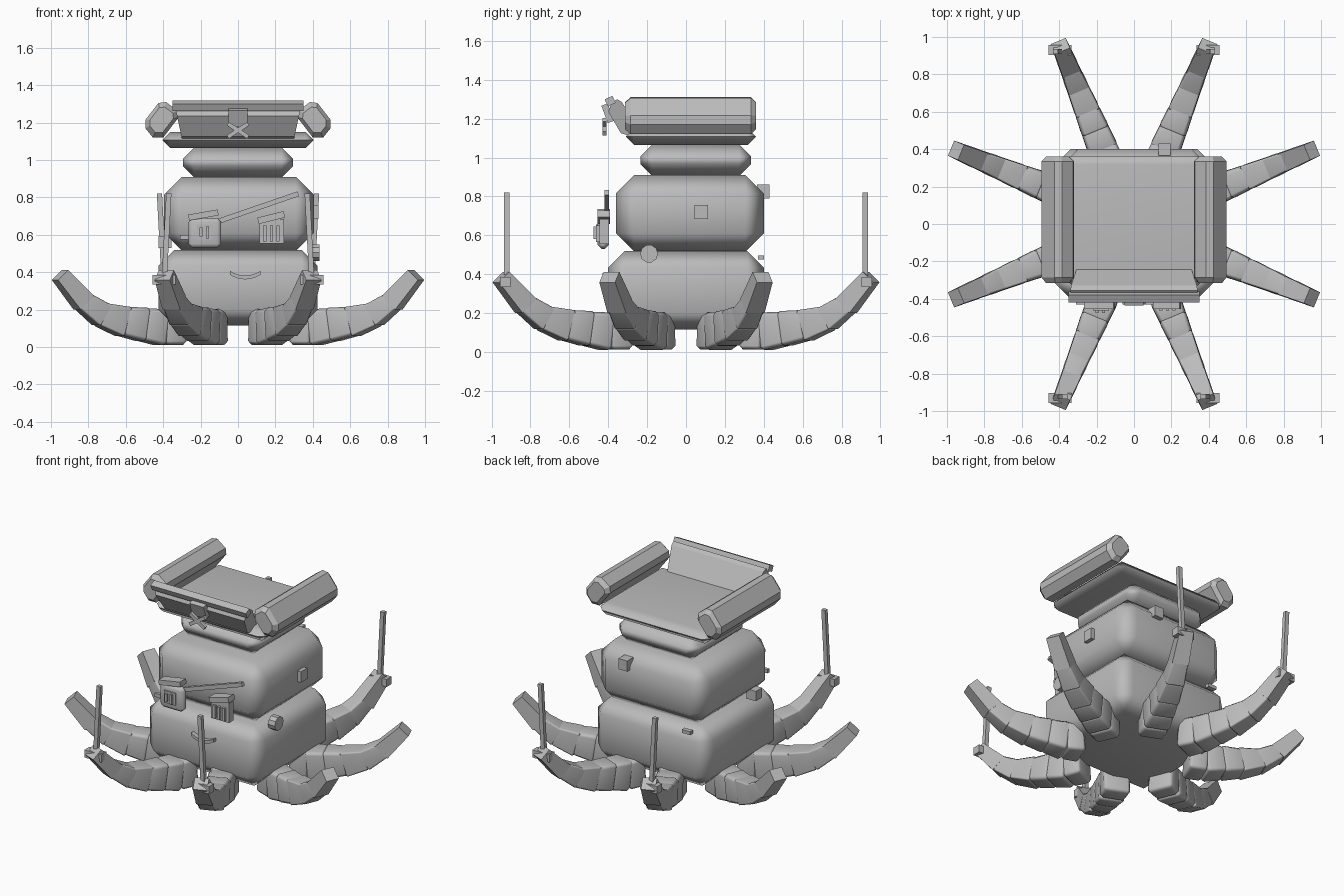
import bpy, bmesh, math
from mathutils import Vector, Matrix

if "Cube" in bpy.data.objects:
    bpy.data.objects.remove(bpy.data.objects["Cube"])

grey = bpy.data.materials.new("stone_grey")
grey.diffuse_color = (0.5, 0.5, 0.5, 1)
grey.use_nodes = True
grey.node_tree.nodes["Principled BSDF"].inputs["Base Color"].default_value = grey.diffuse_color


def finish(name, bm, bevel=0.0, angle=20):
    """Turn a bmesh into a named object with optional soft chamfers."""
    bmesh.ops.recalc_face_normals(bm, faces=bm.faces)
    me = bpy.data.meshes.new(name)
    bm.to_mesh(me)
    bm.free()
    me.materials.append(grey)
    ob = bpy.data.objects.new(name, me)
    bpy.context.collection.objects.link(ob)
    if bevel:
        mod = ob.modifiers.new("chamfer", 'BEVEL')
        mod.width, mod.segments, mod.limit_method = bevel, 1, 'ANGLE'
        mod.use_clamp_overlap = True
        for p in me.polygons:
            p.use_smooth = True
        ob.modifiers.new("normals", 'WEIGHTED_NORMAL')
    return ob


def box(name, lo, hi, bevel=0.0, rot=(0, 0, 0)):
    """Box between two corners, rotated about its own centre."""
    lo, hi = Vector(lo), Vector(hi)
    bm = bmesh.new()
    bmesh.ops.create_cube(bm, size=1)
    m = Matrix.Translation((lo + hi) / 2)
    for a, ax in zip(rot, "XYZ"):
        m = m @ Matrix.Rotation(math.radians(a), 4, ax)
    bm.transform(m @ Matrix.Diagonal((*(hi - lo), 1)))
    return finish(name, bm, bevel)


def prism(name, rings, bevel=0.0):
    """Closed solid between two matching outlines."""
    bm = bmesh.new()
    a, b = [[bm.verts.new(p) for p in r] for r in rings]
    bm.faces.new(a)
    bm.faces.new(b)
    for i in range(len(a)):
        j = (i + 1) % len(a)
        bm.faces.new((a[i], a[j], b[j], b[i]))
    return finish(name, bm, bevel)


# Stacked body blocks
box("lower_body", (-.425, -.40, .115), (.425, .40, .52), .085)
box("middle_body", (-.395, -.36, .515), (.405, .40, .91), .095)
box("neck_block", (-.295, -.235, .905), (.295, .335, 1.068), .062)
box("tray_base", (-.405, -.31, 1.065), (.405, .36, 1.15), .042)

# Side bolsters of the tray, with narrowed ends
outline = [(.385, 1.31), (.425, 1.305), (.495, 1.215), (.495, 1.17),
           (.455, 1.12), (.40, 1.12), (.32, 1.225), (.325, 1.265)]
cx, cz = .41, 1.215
for s in (-1, 1):
    bm = bmesh.new()
    rings = []
    for y, k in ((-.315, .72), (-.285, 1), (.335, 1), (.36, .72)):
        rings.append([bm.verts.new((s * (cx + (x - cx) * k), y, cz + (z - cz) * k))
                      for x, z in outline])
    for a, b in zip(rings, rings[1:]):
        for i in range(8):
            bm.faces.new((a[i], a[(i + 1) % 8], b[(i + 1) % 8], b[i]))
    bm.faces.new(rings[0])
    bm.faces.new(rings[-1])
    finish("tray_bolster", bm)

# Leaning front panel and its top rail
section = [(-.23, 1.13), (-.30, 1.115), (-.335, 1.125), (-.40, 1.235),
           (-.385, 1.275), (-.355, 1.30), (-.33, 1.285)]
prism("tray_front_panel", [[(s * (.30 + .04 * (z - 1.115) / .185), y, z)
                            for y, z in section] for s in (-1, 1)])
box("tray_front_rail", (-.35, -.412, 1.27), (.35, -.368, 1.31), rot=(25, 0, 0))

# Ornament on the tray front
box("ornament_plate", (-.052, -.42, 1.18), (.052, -.385, 1.275), rot=(20, 0, 0))
for s in (-1, 1):
    box("ornament_cross", (-.065, -.43, 1.148), (.065, -.41, 1.17), rot=(0, s * 33, 0))

# Eight curling jointed legs
path = [(.33, .112), (.44, .105), (.55, .12), (.67, .138), (.79, .172), (.90, .245), (1.03, .385)]
half_h = [.10, .099, .092, .082, .066, .053, .042]
half_w = [.085, .083, .077, .068, .060, .052, .046]
for k in range(8):
    turn = Matrix.Rotation(math.radians(22.5 + 45 * k), 4, 'Z')
    for i in range(6):
        p, q = Vector(path[i]), Vector(path[i + 1])
        d = (q - p).normalized()
        n = Vector((-d.y, d.x))
        rings = []
        for c, w, h in ((p - d * (.012 if i else 0), half_w[i], half_h[i]),
                        (q + d * (.012 if i < 5 else 0), half_w[i + 1] * .95, half_h[i + 1] * .94)):
            ring = []
            for u, v in ((-1, -1), (1, -1), (1, 1), (-1, 1)):
                e = c + n * v * h
                ring.append(turn @ Vector((e.x, u * w, e.y)))
            rings.append(ring)
        prism("leg_segment", rings, .02 if i < 3 else (.01 if i < 5 else 0))

# Upright poles clamped to the front and back leg tips
for sx in (-1, 1):
    for sy in (-1, 1):
        x, y = sx * .395, sy * .93
        for lo, hi in ((-.062, -.035), (.035, .062)):
            box("clamp_side", (x + lo, y - .027, .335), (x + hi, y + .027, .385))
        for lo, hi in ((-.027, -.014), (.014, .027)):
            box("clamp_bar", (x - .04, y + lo, .335), (x + .04, y + hi, .385))
        top = sx * (.42 if sy > 0 else .37)
        prism("pole", [[(c + u * .014, sy * .922 + v * .013, z)
                        for u, v in ((-1, -1), (1, -1), (1, 1), (-1, 1))]
                       for c, z in ((x, .35), (top, .82))])

# Lantern on the left and strap running up to the right
box("lantern_case", (-.265, -.455, .53), (-.09, -.395, .69), .022)
box("lantern_roof", (-.265, -.455, .69), (-.105, -.39, .722), rot=(0, -10, 0))
box("lantern_handle", (-.31, -.43, .575), (-.26, -.41, .60))
box("lantern_window", (-.22, -.463, .575), (-.135, -.45, .655))
for x, z0, z1 in ((-.205, .59, .64), (-.17, .58, .645)):
    box("lantern_latch", (x, -.475, z0), (x + .016, -.46, z1))
box("strap", (-.115, -.42, .733), (.335, -.396, .76), rot=(0, -19, 0))

# Pouch on the right
box("pouch", (.115, -.445, .555), (.245, -.395, .685))
box("pouch_flap", (.105, -.455, .675), (.25, -.39, .71), rot=(0, -14, 0))
for x in (.135, .17, .205):
    box("pouch_slat", (x, -.462, .565), (x + .018, -.44, .65))

# Smiling mouth made from one curved strip
bm = bmesh.new()
rows = []
for i in range(9):
    t = i / 8 * 2 - 1
    x, z = .038 + .082 * t, .362 + .025 * t * t
    rows.append([bm.verts.new((x, y, z + dz)) for y, dz in
                 ((-.43, 0), (-.43, .02), (-.39, .02), (-.39, 0))])
for a, b in zip(rows, rows[1:]):
    for i in range(4):
        bm.faces.new((a[i], a[(i + 1) % 4], b[(i + 1) % 4], b[i]))
bm.faces.new(rows[0])
bm.faces.new(rows[-1])
finish("mouth", bm)

# Small fittings on the sides and back
box("right_plate", (.39, .045, .685), (.43, .112, .757))
box("left_fitting", (-.425, -.19, .53), (-.355, -.125, .595))
box("back_fitting", (.13, .365, .79), (.195, .43, .86))
box("rear_tab", (-.31, .37, .475), (-.25, .40, .497))
bm = bmesh.new()
bmesh.ops.create_cone(bm, segments=10, radius1=.046, radius2=.046, depth=.05, cap_ends=True)
bm.transform(Matrix.Translation((.41, -.19, .505)) @ Matrix.Rotation(math.pi / 2, 4, 'Y'))
finish("right_knob", bm)
